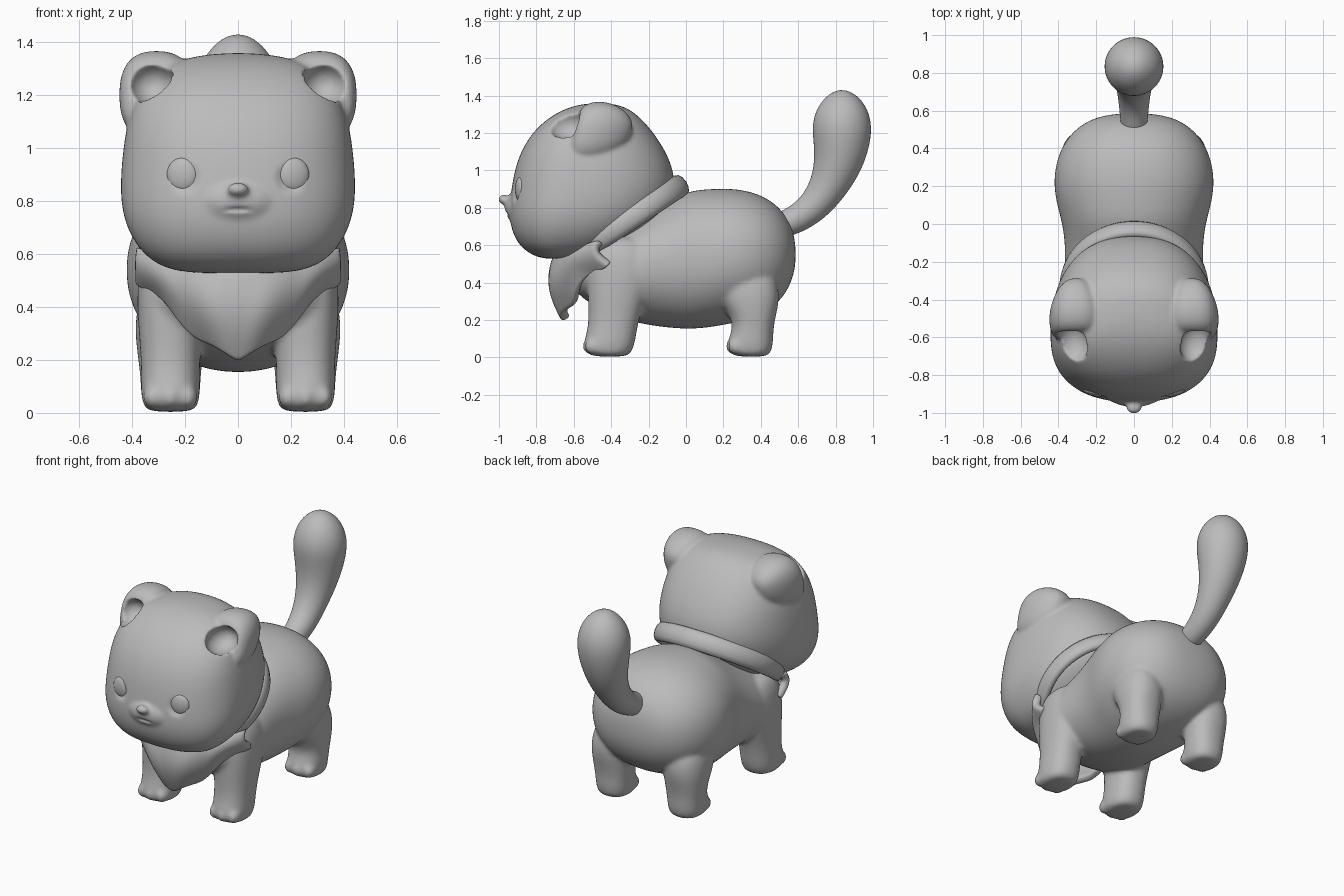
import bpy, bmesh, math
from mathutils import Vector, Matrix

if "Cube" in bpy.data.objects:
    bpy.data.objects.remove(bpy.data.objects["Cube"], do_unlink=True)

grey = bpy.data.materials.new("plain_grey")
grey.use_nodes = True
grey.diffuse_color = (0.5, 0.5, 0.5, 1)
grey.node_tree.nodes["Principled BSDF"].inputs["Base Color"].default_value = (0.5, 0.5, 0.5, 1)
X, Y, Z = Vector((1, 0, 0)), Vector((0, 1, 0)), Vector((0, 0, 1))
SEGS = 32


def ring(centre, a, b, power=2.0, back=None):
    """Superellipse around centre; back replaces the axis b on its negative half."""
    pts = []
    for i in range(SEGS):
        t = 2 * math.pi * i / SEGS
        c, s = math.cos(t), math.sin(t)
        u = math.copysign(abs(c) ** (2 / power), c)
        v = math.copysign(abs(s) ** (2 / power), s)
        axis = back if back is not None and v < 0 else b
        pts.append(Vector(centre) + a * u + axis * v)
    return pts


def loft(bm, rings):
    loops = [[bm.verts.new(p) for p in r] for r in rings]
    for r, q in zip(loops, loops[1:]):
        for i in range(SEGS):
            j = (i + 1) % SEGS
            bm.faces.new((r[i], r[j], q[j], q[i]))
    bm.faces.new(loops[0])
    bm.faces.new(loops[-1])


def ball(bm, centre, radii, turn=0.0):
    m = (Matrix.Translation(centre) @ Matrix.Rotation(turn, 4, "Z")
         @ Matrix.Diagonal((*radii, 1)))
    bmesh.ops.create_uvsphere(bm, u_segments=24, v_segments=16, radius=1, matrix=m)


def finish(name, bm):
    bmesh.ops.recalc_face_normals(bm, faces=bm.faces[:])
    for f in bm.faces:
        f.smooth = True
    me = bpy.data.meshes.new(name)
    bm.to_mesh(me)
    bm.free()
    me.materials.append(grey)
    ob = bpy.data.objects.new(name, me)
    bpy.context.scene.collection.objects.link(ob)
    return ob


def subdivide(ob, levels=2):
    m = ob.modifiers.new("round", "SUBSURF")
    m.levels = m.render_levels = levels


def fuse(ob, voxel):
    m = ob.modifiers.new("fuse", "REMESH")
    m.mode, m.voxel_size, m.use_smooth_shade = "VOXEL", voxel, True


def relax(ob, count):
    m = ob.modifiers.new("relax", "SMOOTH")
    m.factor, m.iterations = 0.5, count


# Body: rings along y as (y, top, bottom, half width)
bm = bmesh.new()
trunk = [(.587, .60, .50, .07), (.568, .70, .41, .2), (.52, .78, .32, .29),
         (.45, .845, .255, .36), (.35, .89, .205, .41), (.22, .908, .175, .43),
         (.1, .90, .155, .41), (0, .89, .15, .38), (-.12, .82, .16, .365),
         (-.25, .75, .18, .37), (-.38, .68, .22, .375), (-.48, .62, .27, .35),
         (-.56, .56, .32, .27), (-.61, .5, .38, .12)]
loft(bm, [ring((0, y, (t + b) / 2), X * w, Z * ((t - b) / 2), 2.15) for y, t, b, w in trunk])

# Legs: rings up z as (z, front y, back y, half width)
front_leg = [(.003, -.49, -.32, .08), (.025, -.54, -.29, .105), (.08, -.548, -.272, .112),
             (.15, -.525, -.262, .11), (.25, -.52, -.24, .115), (.4, -.53, -.18, .128),
             (.55, -.52, -.18, .122), (.65, -.45, -.25, .07)]
back_leg = [(.003, .27, .43, .08), (.025, .225, .455, .105), (.08, .218, .467, .112),
            (.15, .25, .467, .115), (.22, .24, .48, .125), (.35, .15, .51, .14),
            (.5, .2, .45, .1)]
for side in (-1, 1):
    for leg in (front_leg, back_leg):
        loft(bm, [ring((side * .255, (f + b) / 2, z), X * w, Y * ((b - f) / 2), 2.3)
                  for z, f, b, w in leg])
        for k in (-1, 0, 1):
            ball(bm, (side * .255 + k * .065, leg[2][1] + .045 + abs(k) * .012, .06),
                 (.038, .052, .045))
body = finish("body_and_legs", bm)
subdivide(body)
fuse(body, .013)
relax(body, 8)

# Tail: rings across a bent path as (y, z, radius)
bm = bmesh.new()
path = [(.46, .69, .065), (.58, .73, .075), (.68, .80, .085), (.755, .90, .1),
        (.805, 1.01, .125), (.83, 1.12, .148), (.835, 1.23, .162), (.832, 1.32, .142),
        (.827, 1.39, .095), (.822, 1.43, .03)]
rings = []
for i, (y, z, r) in enumerate(path):
    p, q = path[max(i - 1, 0)], path[min(i + 1, len(path) - 1)]
    along = Vector((0, q[0] - p[0], q[1] - p[1])).normalized()
    rings.append(ring((0, y, z), X * r, X.cross(along) * r))
loft(bm, rings)
subdivide(finish("tail", bm))

# Head: rings up z as (z, front y, back y, half width)
bm = bmesh.new()
skull = [(.525, -.76, -.55, .18), (.55, -.83, -.44, .29), (.6, -.895, -.32, .36),
         (.68, -.935, -.2, .415), (.78, -.95, -.1, .445), (.9, -.935, -.055, .445),
         (1.0, -.918, -.065, .435), (1.1, -.885, -.105, .42), (1.2, -.825, -.17, .385),
         (1.28, -.74, -.24, .325), (1.335, -.64, -.31, .23), (1.36, -.53, -.4, .08)]
rings = []
for z, f, b, w in skull:
    mid = f + .4 * (b - f)
    rings.append(ring((0, mid, z), X * w, Y * (b - mid), 2.35, Y * (mid - f)))
loft(bm, rings)
ball(bm, (0, -.885, .80), (.16, .085, .09))
ball(bm, (0, -.975, .845), (.042, .03, .026))

# Ears: rounded cups leaning back, rings as (y, scale)
ear = [(-.605, .6), (-.59, .85), (-.555, .98), (-.49, 1.02), (-.41, .9), (-.34, .65), (-.29, .3)]
for side in (-1, 1):
    rings = []
    for y, s in ear:
        pts = ring((side * .307, y, 1.2), X * .142 * s, Z * .168 * s, 2.5)
        for p in pts:
            p.y += .25 * (p.z - 1.2)
        rings.append(pts)
    loft(bm, rings)
head = finish("head", bm)

# Hollows for the ears, eye sockets and mouth
bm = bmesh.new()
for side in (-1, 1):
    ball(bm, (side * .325, -.63, 1.245), (.088, .11, .082))
    ball(bm, (side * .21, -.925, .9), (.078, .032, .078), side * .2)
ball(bm, (0, -.975, .768), (.078, .05, .011))
cutter = finish("hollow_cutter", bm)
cutter.hide_render = cutter.hide_viewport = True

subdivide(head)
fuse(head, .011)
cut = head.modifiers.new("hollows", "BOOLEAN")
cut.operation, cut.object, cut.solver = "DIFFERENCE", cutter, "EXACT"
fuse(head, .009)
relax(head, 6)

# Eyes
for side, label in ((-1, "right_eye"), (1, "left_eye")):
    bm = bmesh.new()
    ball(bm, (side * .21, -.888, .9), (.06, .024, .064), side * .2)
    finish(label, bm)

# Collar: flattened tube on a tilted loop
bm = bmesh.new()
tilt = math.radians(33.5)
slope = Vector((0, math.cos(tilt), math.sin(tilt)))
normal = X.cross(slope)
N = 64
loops = []
for i in range(N):
    a = 2 * math.pi * i / N
    out = X * math.cos(a) + slope * math.sin(a)
    c = Vector((0, -.34, .715)) + X * .362 * math.cos(a) + slope * .375 * math.sin(a)
    loops.append([bm.verts.new(c + out * .034 * math.cos(t) + normal * .06 * math.sin(t))
                  for t in (2 * math.pi * k / 12 for k in range(12))])
for i in range(N):
    r, q = loops[i], loops[(i + 1) % N]
    for k in range(12):
        j = (k + 1) % 12
        bm.faces.new((r[k], r[j], q[j], q[k]))
finish("collar", bm)

# Neckerchief: draped sheet with a wavy pointed hem
bm = bmesh.new()
cols, rows = 40, 16
grid = []
for i in range(cols + 1):
    u = 2 * i / cols - 1
    top = .53 + .09 * u * u
    hem = .2 + .33 * abs(u) ** 1.25 + .025 * math.sin(abs(u) * 11) * abs(u) ** .5
    hem = min(hem, top - .03)
    line = []
    for j in range(rows + 1):
        v = j / rows
        fold = .012 * math.sin(abs(u) * 13 + v * 3) * v
        y = -.69 + .24 * u * u + .05 * v * v + fold - .035 * math.sin(math.pi * v)
        line.append(bm.verts.new((.378 * u, y, top + (hem - top) * v)))
    grid.append(line)
for a, b in zip(grid, grid[1:]):
    for j in range(rows):
        bm.faces.new((a[j], b[j], b[j + 1], a[j + 1]))
scarf = finish("neckerchief", bm)
m = scarf.modifiers.new("thickness", "SOLIDIFY")
m.thickness, m.offset = .05, 0
subdivide(scarf, 1)
